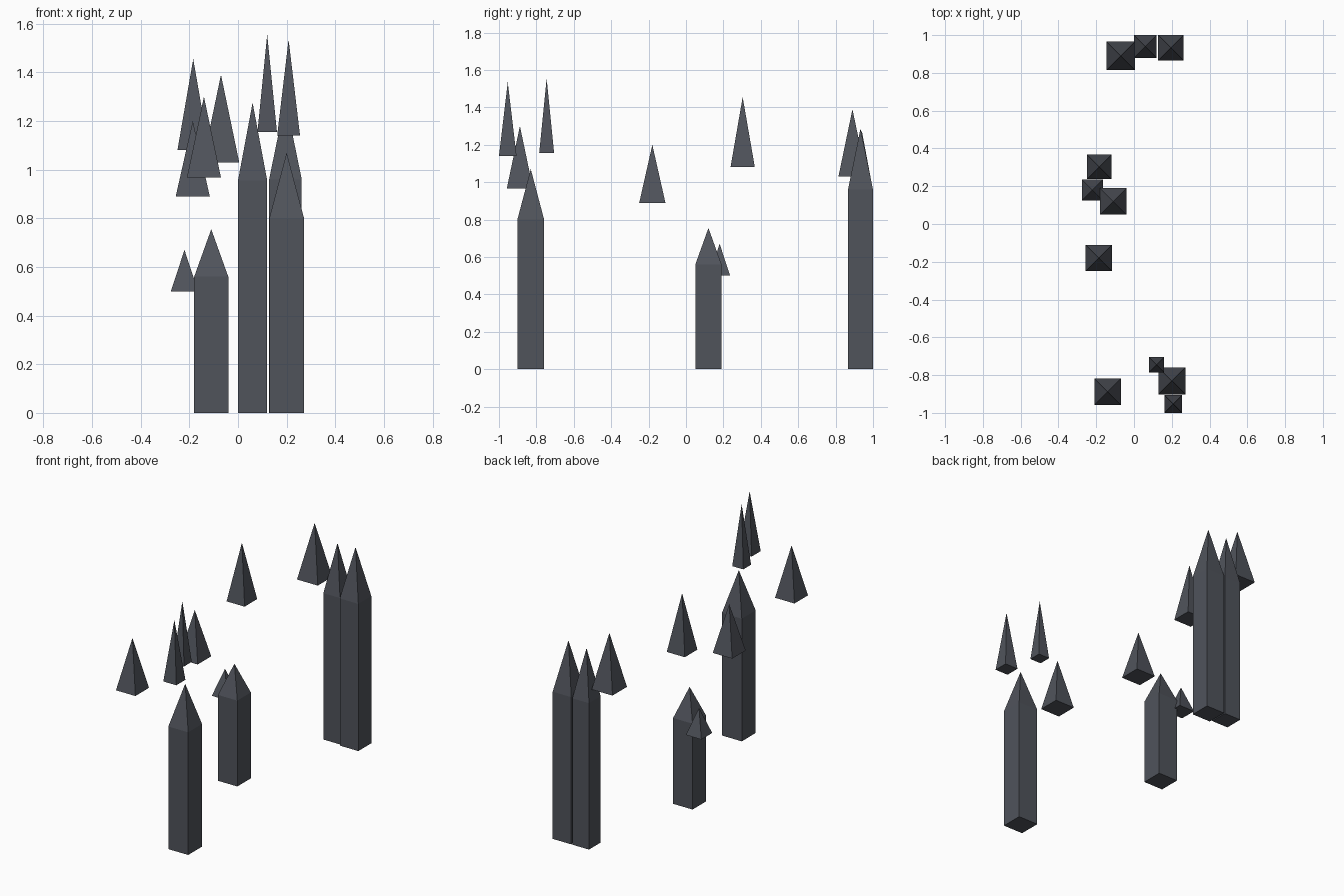
import bpy
import bmesh

cube = bpy.data.objects.get("Cube")
if cube:
    bpy.data.objects.remove(cube, do_unlink=True)

slate = bpy.data.materials.new("dark_slate")
slate.use_nodes = True
slate.diffuse_color = (0.08, 0.087, 0.105, 1)
slate.node_tree.nodes["Principled BSDF"].inputs["Base Color"].default_value = slate.diffuse_color


def spire(name, x, y, width, base, apex, eaves=None):
    """Square pyramid from base to apex, with a shaft below the eaves if given."""
    bm = bmesh.new()
    r = width / 2

    def ring(z):
        return [bm.verts.new((sx * r, sy * r, z))
                for sx, sy in ((-1, -1), (1, -1), (1, 1), (-1, 1))]

    low = ring(0)
    bm.faces.new(low[::-1])
    top = low
    if eaves is not None:
        top = ring(eaves - base)
        for i in range(4):
            j = (i + 1) % 4
            bm.faces.new((low[i], low[j], top[j], top[i]))
    tip = bm.verts.new((0, 0, apex - base))
    for i in range(4):
        bm.faces.new((top[i], top[(i + 1) % 4], tip))
    mesh = bpy.data.meshes.new(name)
    bm.to_mesh(mesh)
    bm.free()
    mesh.materials.append(slate)
    obj = bpy.data.objects.new(name, mesh)
    obj.location = (x, y, base)
    bpy.context.collection.objects.link(obj)


# Towers standing on the ground
spire("front_tower", 0.2, -0.83, 0.143, 0, 1.07, 0.8)
spire("middle_tower", -0.11, 0.12, 0.14, 0, 0.755, 0.56)
spire("back_inner_tower", 0.06, 0.94, 0.12, 0, 1.275, 0.955)
spire("back_outer_tower", 0.195, 0.933, 0.134, 0, 1.287, 0.96)

# Free spire roofs
spire("front_left_roof", 0.208, -0.953, 0.094, 1.14, 1.535)
spire("front_slim_roof", 0.12, -0.745, 0.08, 1.155, 1.555)
spire("front_right_roof", -0.14, -0.888, 0.14, 0.967, 1.3)
spire("centre_roof", -0.186, -0.18, 0.14, 0.89, 1.2)
spire("low_roof", -0.22, 0.18, 0.112, 0.5, 0.67)
spire("high_roof", -0.184, 0.303, 0.13, 1.08, 1.455)
spire("back_roof", -0.07, 0.89, 0.15, 1.03, 1.39)
